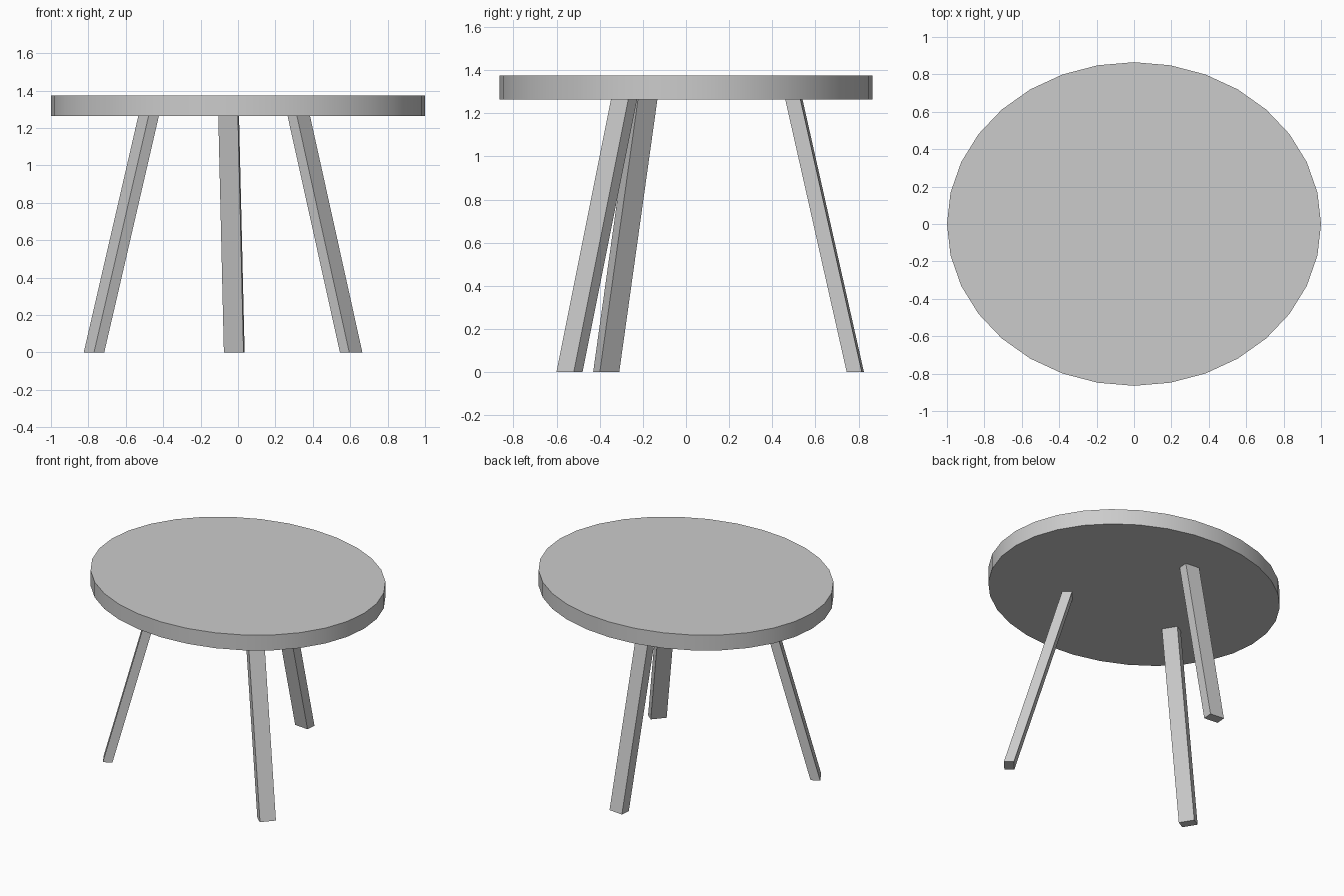
import bpy, bmesh
from mathutils import Vector

if "Cube" in bpy.data.objects:
    bpy.data.objects.remove(bpy.data.objects["Cube"])

UNDERSIDE, TOP = 1.265, 1.375

# Oval table top
bpy.ops.mesh.primitive_cylinder_add(vertices=32, radius=1, depth=TOP - UNDERSIDE,
                                    location=(0, 0, (TOP + UNDERSIDE) / 2))
top = bpy.context.object
top.name = "table_top"
# start the rim with a vertex on the x axis, then squash it into an oval
for v in top.data.vertices:
    v.co.y *= 0.865
bpy.ops.object.shade_smooth_by_angle()


def leg(name, foot, wide, thin, lean):
    """Slanted plank: foot centre, two half-free side vectors, and top offset."""
    foot, wide, thin, lean = (Vector((*p, 0)) for p in (foot, wide, thin, lean))
    rise = lean + Vector((0, 0, UNDERSIDE))
    bm = bmesh.new()
    ring = [bm.verts.new(foot + wide * a / 2 + thin * b / 2)
            for a, b in ((-1, -1), (1, -1), (1, 1), (-1, 1))]
    base = bm.faces.new(ring)
    ext = bmesh.ops.extrude_face_region(bm, geom=[base], use_keep_orig=True)
    bmesh.ops.translate(bm, vec=rise,
                        verts=[g for g in ext["geom"] if isinstance(g, bmesh.types.BMVert)])
    bmesh.ops.recalc_face_normals(bm, faces=bm.faces)
    mesh = bpy.data.meshes.new(name)
    bm.to_mesh(mesh)
    bm.free()
    bpy.context.collection.objects.link(bpy.data.objects.new(name, mesh))


# Three splayed legs
leg("left_leg", (-0.77, -0.37), (-0.055, 0.09), (0.055, 0.031), (0.292, 0.177))
leg("right_leg", (0.605, -0.54), (0.07, 0.08), (-0.05, 0.041), (-0.28, 0.253))
leg("back_leg", (-0.02, 0.785), (-0.105, 0.01), (0.006, 0.07), (-0.03, -0.285))
